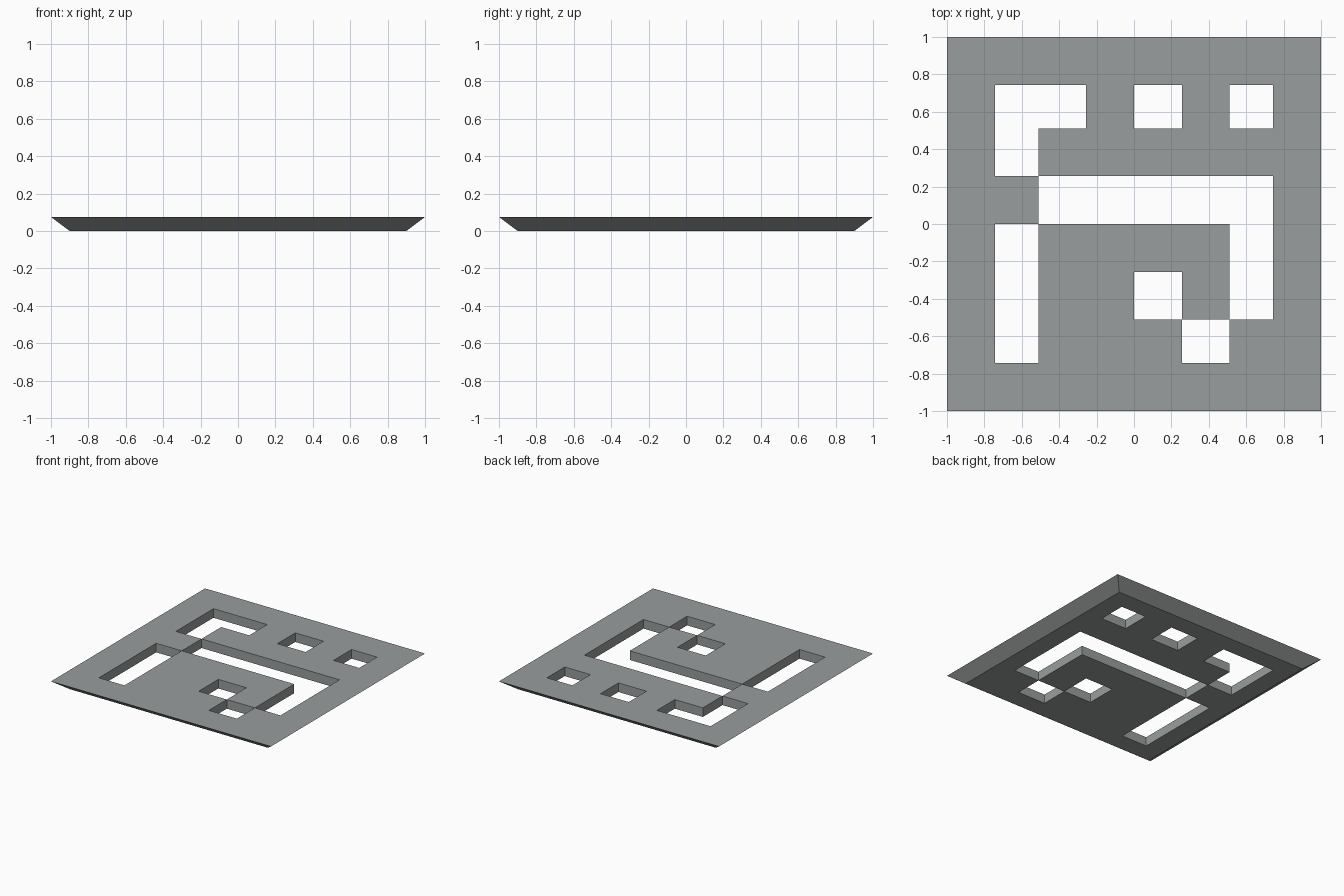
import bpy
import bmesh

if "Cube" in bpy.data.objects:
    bpy.data.objects.remove(bpy.data.objects["Cube"])

HEIGHT = 0.075
LINES = [-1, -0.744, -0.511, -0.256, 0, 0.256, 0.511, 0.744, 1]
# Stencil pattern, seen from above: # is solid, . is open
PATTERN = [
    "########",
    "#..#.#.#",
    "#.######",
    "##.....#",
    "#.####.#",
    "#.##.#.#",
    "#.###.##",
    "########",
]
N = len(PATTERN)


def solid(col, row):
    return 0 <= col < N and 0 <= row < N and PATTERN[N - 1 - row][col] == "#"


bm = bmesh.new()

# Lattice of points; the underside rim is pulled in to slope the outer edge
def point(i, j, level):
    x, y = LINES[i], LINES[j]
    if level == 0:
        x, y = (max(-0.9, min(0.9, v)) for v in (x, y))
    return bm.verts.new((x, y, level * HEIGHT))


grid = {(i, j, k): point(i, j, k)
        for i in range(N + 1) for j in range(N + 1) for k in (0, 1)}

for c in range(N):
    for r in range(N):
        if not solid(c, r):
            continue
        ring = [(c, r), (c + 1, r), (c + 1, r + 1), (c, r + 1)]
        # Top and underside
        bm.faces.new([grid[p + (1,)] for p in ring])
        bm.faces.new([grid[p + (0,)] for p in reversed(ring)])
        # Walls wherever the neighbouring cell is open
        for n, (dc, dr) in enumerate([(0, -1), (1, 0), (0, 1), (-1, 0)]):
            if not solid(c + dc, r + dr):
                a, b = ring[n], ring[(n + 1) % 4]
                bm.faces.new([grid[a + (0,)], grid[b + (0,)],
                              grid[b + (1,)], grid[a + (1,)]])

mesh = bpy.data.meshes.new("stencil_plate")
bm.to_mesh(mesh)
bm.free()
plate = bpy.data.objects.new("stencil_plate", mesh)
bpy.context.collection.objects.link(plate)

# Dark grey finish
finish = bpy.data.materials.new("dark_grey")
finish.diffuse_color = (0.32, 0.34, 0.34, 1)
finish.use_nodes = True
finish.node_tree.nodes["Principled BSDF"].inputs["Base Color"].default_value = finish.diffuse_color
mesh.materials.append(finish)
